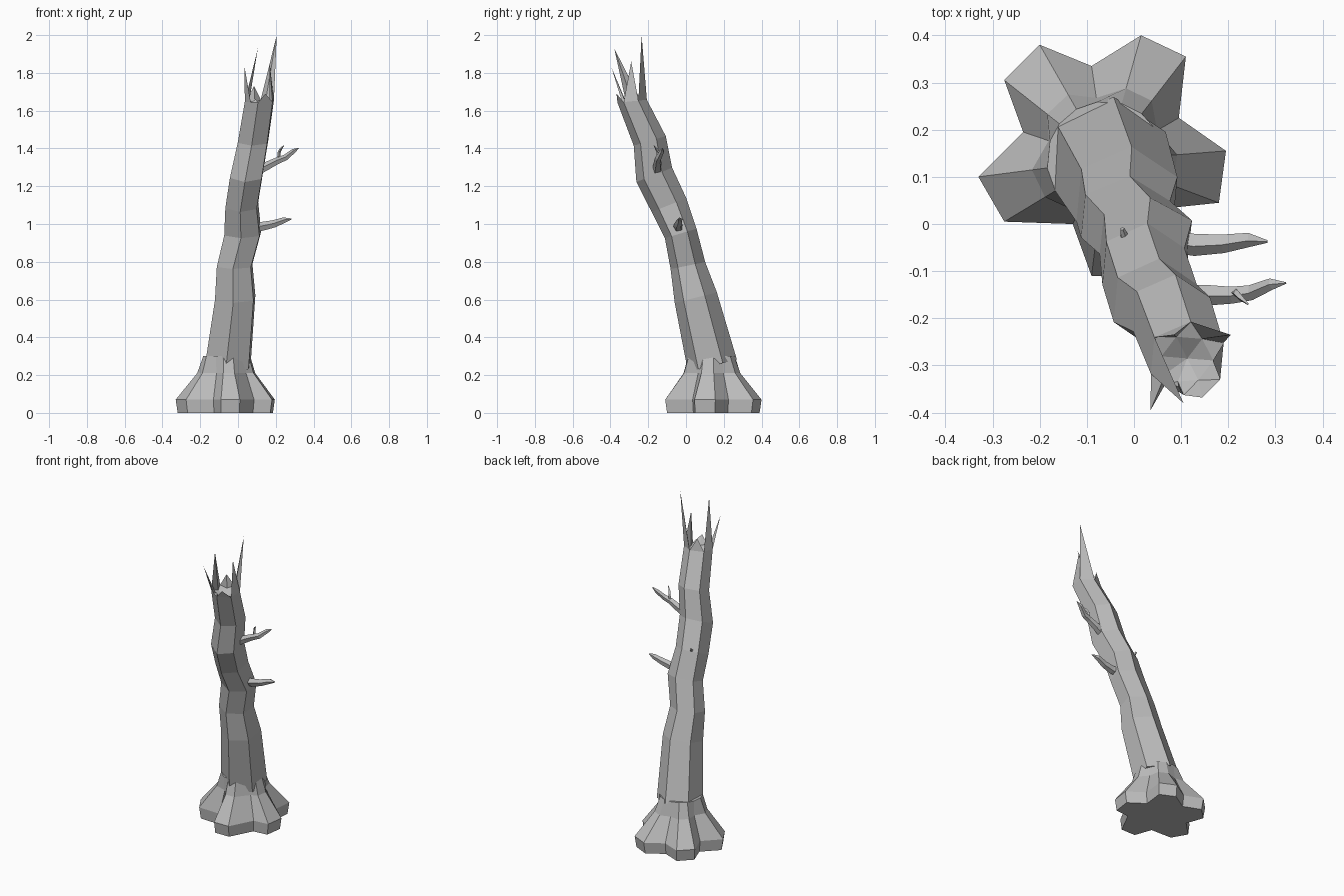
import bpy, bmesh, math
from mathutils import Vector

if "Cube" in bpy.data.objects:
    bpy.data.objects.remove(bpy.data.objects["Cube"])

wood = bpy.data.materials.new("grey_wood")
wood.diffuse_color = (0.5, 0.5, 0.5, 1)
wood.use_nodes = True
wood.node_tree.nodes["Principled BSDF"].inputs["Base Color"].default_value = wood.diffuse_color


def finish(bm, name):
    bmesh.ops.recalc_face_normals(bm, faces=bm.faces[:])
    me = bpy.data.meshes.new(name)
    bm.to_mesh(me)
    bm.free()
    me.materials.append(wood)
    ob = bpy.data.objects.new(name, me)
    bpy.context.collection.objects.link(ob)
    return ob


def bridge(bm, a, b):
    n = len(a)
    for i in range(n):
        j = (i + 1) % n
        bm.faces.new((a[i], a[j], b[j], b[i]))


# Root flare: five lobes (valley, corner, corner) shrinking up to the trunk
outline = [(-.235, .195), (-.33, .10), (-.275, .005),
           (-.13, .0), (-.09, -.11), (.01, -.11),
           (.085, .035), (.18, .045), (.195, .155),
           (.095, .225), (.11, .355), (.015, .40),
           (-.09, .335), (-.2, .38), (-.275, .305)]
ctr = Vector((-.06, .135))
bm = bmesh.new()
rings = []
for z, lobe, rad in ((0, .96, 0), (.07, 1, 0), (.21, .34, .065), (.3, 0, .125)):
    ring = []
    for p in outline:
        d = Vector(p) - ctr
        q = ctr + d * lobe + d.normalized() * rad
        ring.append(bm.verts.new((q.x, q.y, z)))
    rings.append(ring)
for a, b in zip(rings, rings[1:]):
    bridge(bm, a, b)
bm.faces.new(rings[0])
bm.faces.new(rings[-1])
finish(bm, "root_flare")

# Trunk: six-sided leaning rings (x, y, z, radius x, radius y, tilt)
levels = [(-.055, .14, .25, .135, .13, .25),
          (-.015, .052, .61, .118, .112, .25),
          (-.018, .01, .78, .104, .092, .2),
          (.025, -.028, .95, .108, .084, .3),
          (.02, -.09, 1.10, .096, .092, .4),
          (.045, -.168, 1.26, .097, .095, .4),
          (.08, -.192, 1.44, .09, .085, .3),
          (.113, -.285, 1.65, .085, .078, .1)]
bm = bmesh.new()
rings = []
for x, y, z, rx, ry, tilt in levels:
    ring = []
    for i in range(6):
        a = math.radians(25 + 60 * i)
        dy = ry * math.sin(a)
        ring.append(bm.verts.new((x + rx * math.cos(a), y + dy, z + tilt * dy)))
    rings.append(ring)
for a, b in zip(rings, rings[1:]):
    bridge(bm, a, b)
bm.faces.new(rings[0])

# Splintered top: one spike on each rim edge around a sunken break
rim = rings[-1]
split = bm.verts.new(rim[3].co.lerp(rim[4].co, .45))
rim = rim[:4] + [split] + rim[4:]
tips = [(.205, -.235, 2.0), (.085, -.235, 1.73), (.105, -.38, 1.93),
        (.035, -.395, 1.83), (.095, -.345, 1.66), (.145, -.368, 1.69),
        (.167, -.29, 1.86)]
core = Vector((.113, -.285, 1.61))
n = len(rim)
inner = [bm.verts.new(((rim[i].co + rim[(i + 1) % n].co) / 2).lerp(core, .25))
         for i in range(n)]
mid = bm.verts.new(core)
for i in range(n):
    j = (i + 1) % n
    t = bm.verts.new(tips[i])
    bm.faces.new((rim[i], rim[j], t))
    bm.faces.new((rim[j], inner[i], t))
    bm.faces.new((inner[i], rim[i], t))
    bm.faces.new((inner[i], rim[j], inner[j]))
    bm.faces.new((inner[i], inner[j], mid))
finish(bm, "trunk")


# Branches: tapered five-sided tubes along short paths (x, y, z, radius)
def branch(name, path, sides=5):
    bm = bmesh.new()
    pts = [Vector(p[:3]) for p in path]
    rings = []
    for k, p in enumerate(pts):
        d = (pts[min(k + 1, len(pts) - 1)] - pts[max(k - 1, 0)]).normalized()
        u = d.cross(Vector((.1, 1, .2))).normalized()
        w = d.cross(u)
        r = path[k][3]
        rings.append([bm.verts.new(p + r * (u * math.cos(math.tau * i / sides)
                                            + w * math.sin(math.tau * i / sides)))
                      for i in range(sides)])
    for a, b in zip(rings, rings[1:]):
        bridge(bm, a, b)
    bm.faces.new(rings[0])
    bm.faces.new(rings[-1])
    finish(bm, name)


branch("lower_branch", [(.08, -.035, .98, .026), (.13, -.043, .987, .025),
                        (.19, -.041, 1.0, .021), (.245, -.033, 1.02, .016),
                        (.283, -.037, 1.026, .003)])
branch("upper_branch", [(.10, -.155, 1.28, .027), (.16, -.15, 1.31, .023),
                        (.21, -.15, 1.335, .019), (.25, -.145, 1.35, .017),
                        (.293, -.127, 1.385, .013), (.322, -.125, 1.402, .002)])
branch("upper_twig", [(.215, -.146, 1.34, .009), (.218, -.147, 1.38, .008),
                      (.225, -.155, 1.395, .007), (.242, -.17, 1.415, .002)], 4)
branch("back_twig", [(-.01, -.06, 1.10, .014), (-.018, -.035, 1.125, .012),
                     (-.025, -.01, 1.145, .005)])
